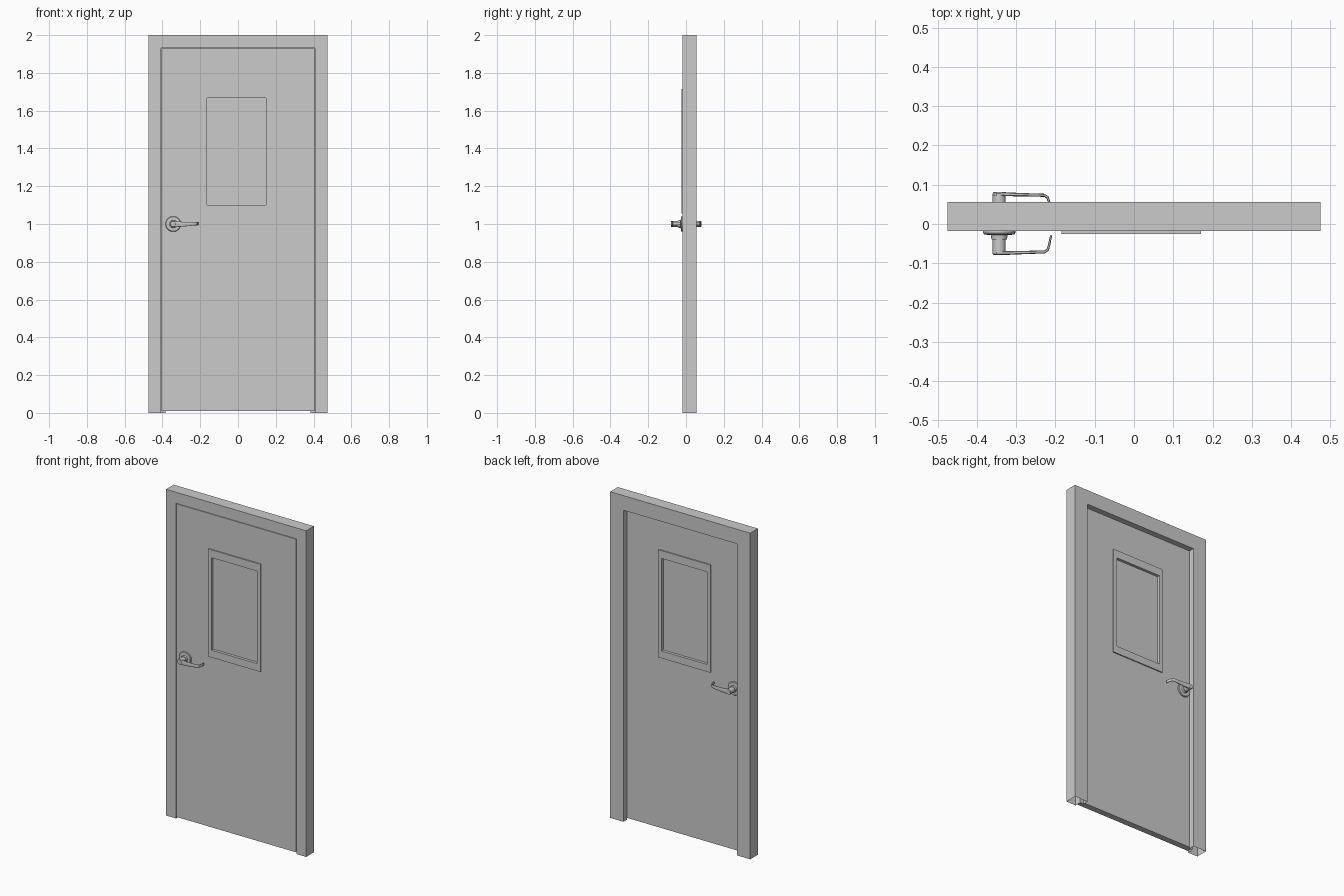
import bpy, bmesh, math

if "Cube" in bpy.data.objects:
    bpy.data.objects.remove(bpy.data.objects["Cube"])

MID_Y = 0.001  # middle plane of the door leaf


def loft(name, rings, loop=False, caps=True):
    """Skin a series of equal closed point rings."""
    bm = bmesh.new()
    vs = [[bm.verts.new(p) for p in ring] for ring in rings]
    n = len(rings[0])
    for i in range(len(vs) if loop else len(vs) - 1):
        a, b = vs[i], vs[(i + 1) % len(vs)]
        for j in range(n):
            k = (j + 1) % n
            bm.faces.new((a[j], a[k], b[k], b[j]))
    if caps and not loop:
        bm.faces.new(vs[0])
        bm.faces.new(vs[-1])
    bmesh.ops.recalc_face_normals(bm, faces=bm.faces)
    me = bpy.data.meshes.new(name)
    bm.to_mesh(me)
    bm.free()
    ob = bpy.data.objects.new(name, me)
    bpy.context.collection.objects.link(ob)
    return ob


def rect_ring(name, outer, inner, y0, y1):
    """Rectangular border; outer and inner are (x0, x1, z0, z1)."""
    rings = []
    for i, j in ((0, 2), (1, 2), (1, 3), (0, 3)):
        o, n = (outer[i], outer[j]), (inner[i], inner[j])
        rings.append([(o[0], y0, o[1]), (n[0], y0, n[1]),
                      (n[0], y1, n[1]), (o[0], y1, o[1])])
    return loft(name, rings, loop=True)


def mirror_y(ob):
    ob.location.y = MID_Y
    m = ob.modifiers.new("both_sides", 'MIRROR')
    m.use_axis = (False, True, False)


def smooth(ob):
    bpy.ops.object.select_all(action='DESELECT')
    ob.select_set(True)
    bpy.context.view_layer.objects.active = ob
    bpy.ops.object.shade_smooth_by_angle(angle=math.radians(35))


# Hollow rebated frame, swept up one jamb, across the head and down the other
profile = [(0, -.018), (0, .056), (.09, .056), (.09, .021), (.067, .021), (.067, -.018)]
rings = []
for side, top in ((-1, False), (-1, True), (1, True), (1, False)):
    rings.append([(side * (.475 - d), y, 2 - d if top else 0) for d, y in profile])
loft("door_frame", rings, caps=False)

# Door leaf with window opening, trim and glass
opening = (-.163, .147, 1.10, 1.667)
trim = (-.185, .170, 1.055, 1.715)
rect_ring("door_leaf", (-.405, .405, .01, 1.93), opening, -.018, .020)
mirror_y(rect_ring("window_trim", trim, opening, -.026, -.019))
x0, x1, z0, z1 = opening
loft("window_glass", [[(x0, y, z0), (x1, y, z0), (x1, y, z1), (x0, y, z1)]
                      for y in (-.008, .010)])

# Handle rose and spindle, turned about the y axis
SEG = 32
turned = [(.041, -.019), (.041, -.024), (.038, -.028), (.021, -.029),
          (.020, -.040), (.0165, -.041), (.0165, -.077), (.014, -.080)]
rose = loft("handle_rose", [
    [(-.343 + r * math.cos(2 * math.pi * k / SEG), y,
      1 + r * math.sin(2 * math.pi * k / SEG)) for k in range(SEG)]
    for r, y in turned])
mirror_y(rose)
smooth(rose)

# Lever: x, y, z, half height, half thickness, heading angle in degrees
stations = [(-.358, -.075, 1.000, .010, .004, 0), (-.350, -.075, 1.000, .016, .005, 0),
            (-.330, -.075, 1.000, .016, .005, 0), (-.300, -.074, .999, .013, .0045, 0),
            (-.260, -.073, 1.000, .011, .004, 2), (-.228, -.072, 1.002, .009, .004, 12),
            (-.220, -.067, 1.002, .009, .0035, 50), (-.216, -.055, 1.002, .009, .003, 74),
            (-.211, -.030, 1.002, .008, .0025, 76)]
rings = []
for x, y, z, h, t, ang in stations:
    a = math.radians(ang)
    ring = []
    for k in range(16):
        c, s = math.cos(math.pi * k / 8), math.sin(math.pi * k / 8)
        u = t * math.copysign(abs(c) ** .6, c)
        w = h * math.copysign(abs(s) ** .6, s)
        ring.append((x - u * math.sin(a), y + u * math.cos(a), z + w))
    rings.append(ring)
lever = loft("handle_lever", rings)
mirror_y(lever)
smooth(lever)
